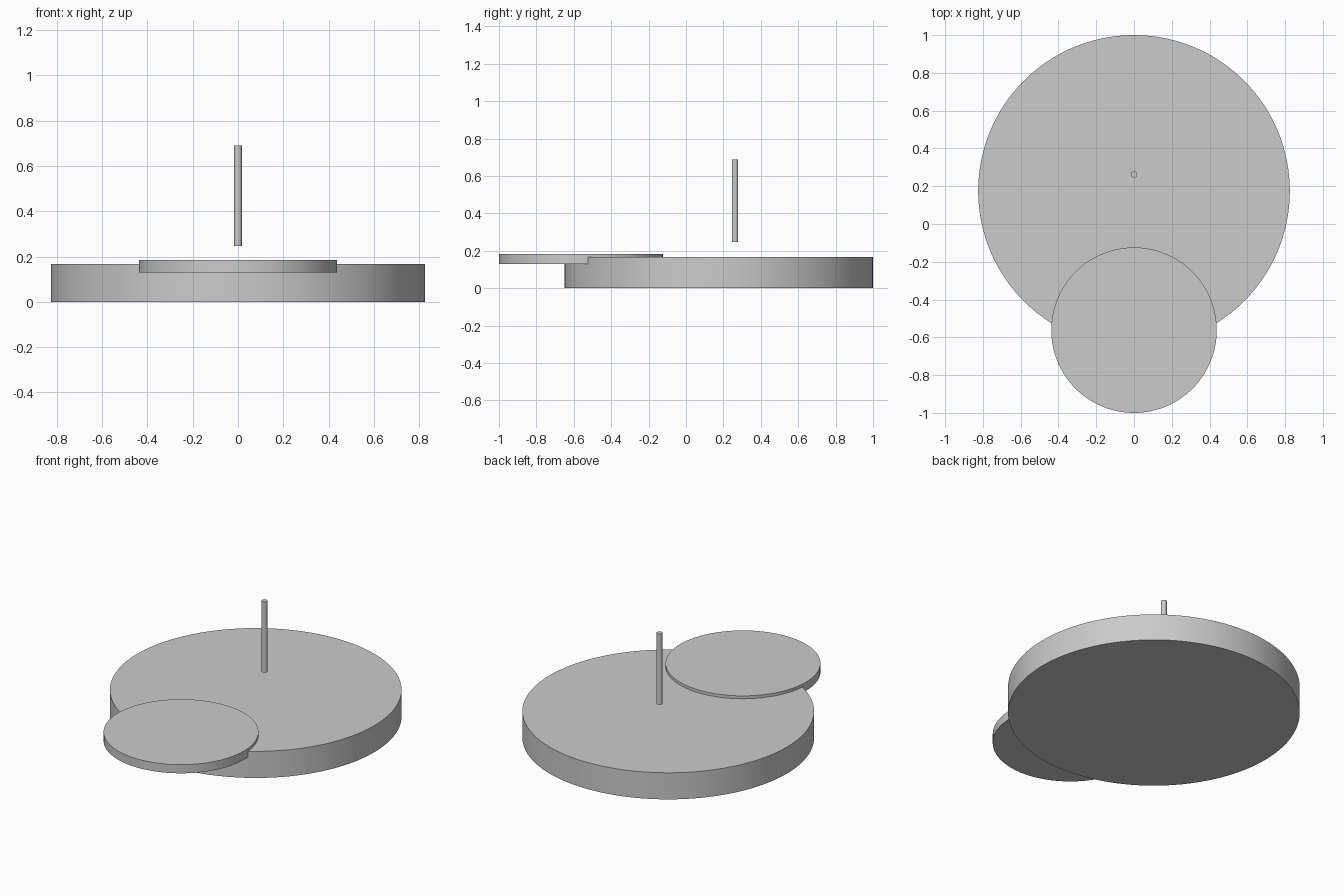
import bpy
import math

if "Cube" in bpy.data.objects:
    bpy.data.objects.remove(bpy.data.objects["Cube"])


def disc(name, radius, y, z0, z1, sides):
    """Upright smooth cylinder from z0 to z1 on the centre line."""
    bpy.ops.mesh.primitive_cylinder_add(
        vertices=sides, radius=radius, depth=z1 - z0,
        location=(0, y, (z0 + z1) / 2))
    ob = bpy.context.object
    ob.name = name
    bpy.ops.object.shade_smooth_by_angle(angle=math.radians(30))
    return ob


# large round base
disc("base_disc", 0.825, 0.175, 0.0, 0.166, 128)
# thin disc overlapping the front of the base
disc("front_disc", 0.438, -0.562, 0.13, 0.184, 128)
# slim pin floating above the base
disc("upright_pin", 0.017, 0.262, 0.247, 0.689, 32)
